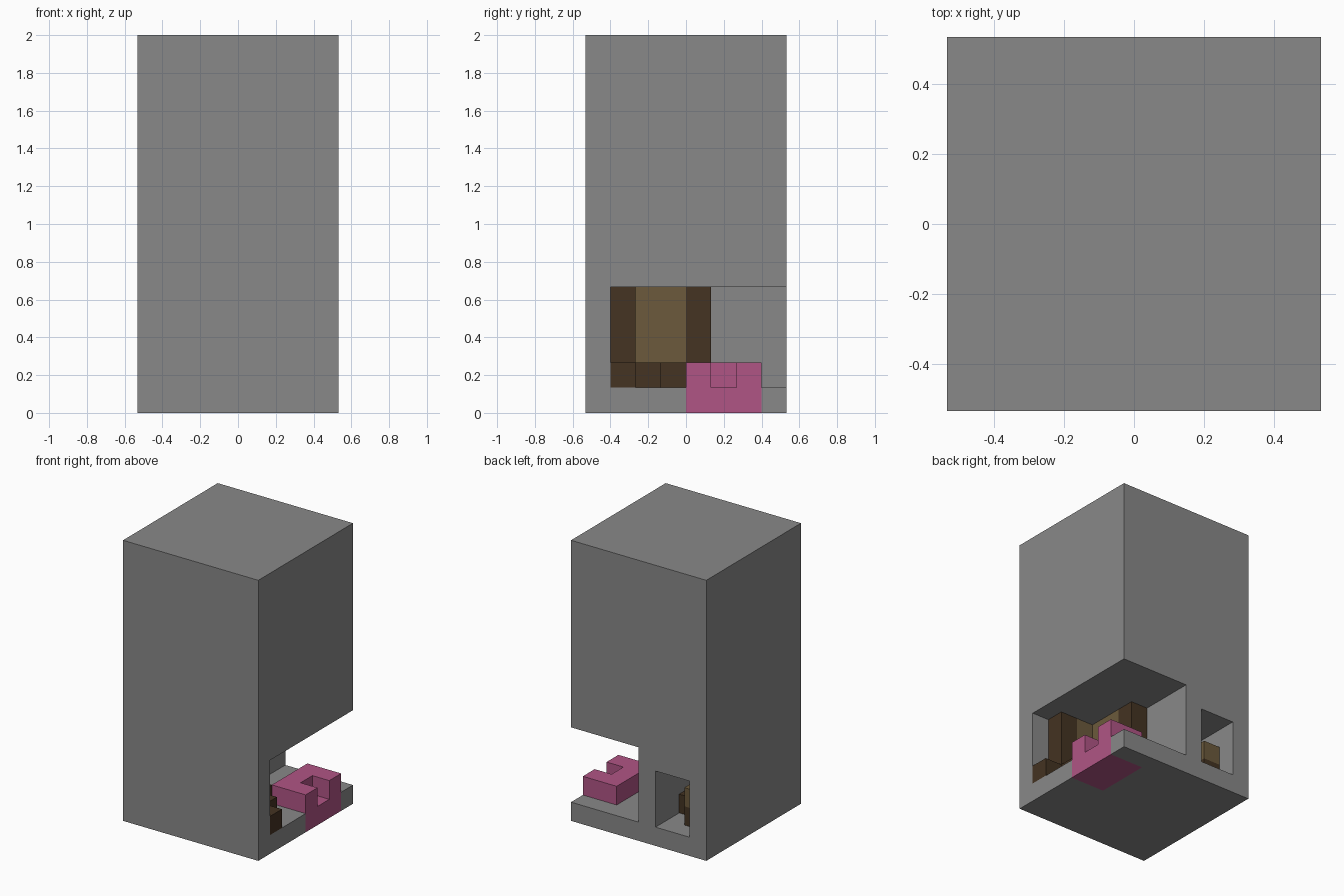
import bpy

cube = bpy.data.objects.get("Cube")
if cube:
    bpy.data.objects.remove(cube, do_unlink=True)

CELL = 2 / 15   # the model sits on a grid of 8 x 8 x 15 cells


def material(name, rgb):
    mat = bpy.data.materials.new(name)
    mat.use_nodes = True
    mat.diffuse_color = (*rgb, 1)
    mat.node_tree.nodes["Principled BSDF"].inputs["Base Color"].default_value = (*rgb, 1)
    return mat


GREY = material("stone_grey", (0.25, 0.25, 0.25))
PINK = material("pink", (0.434, 0.091, 0.235))
BROWN = material("dark_brown", (0.058, 0.033, 0.016))
TAN = material("tan", (0.15, 0.102, 0.045))


def box(name, xs, ys, zs, mat):
    """Box from cell ranges; cell 0 is the right, front, bottom corner."""
    spans = [[(v - 4) * CELL for v in xs], [(v - 4) * CELL for v in ys], [v * CELL for v in zs]]
    bpy.ops.mesh.primitive_cube_add(size=1)
    obj = bpy.context.object
    obj.name = name
    obj.location = [(a + b) / 2 for a, b in spans]
    obj.scale = [b - a for a, b in spans]
    bpy.ops.object.transform_apply(location=True, rotation=True, scale=True)
    obj.data.materials.append(mat)
    return obj


def cut(obj, xs, ys, zs):
    cutter = box("cutter", xs, ys, zs, obj.data.materials[0])
    mod = obj.modifiers.new("cut", 'BOOLEAN')
    mod.operation, mod.solver, mod.object = 'DIFFERENCE', 'EXACT', cutter
    bpy.context.view_layer.objects.active = obj
    bpy.ops.object.modifier_apply(modifier=mod.name)
    bpy.data.objects.remove(cutter, do_unlink=True)


# Stone tower with a corner room, a back doorway and a socket in the floor
tower = box("tower", (0, 8), (0, 8), (0, 15), GREY)
cut(tower, (4, 9), (1, 9), (1, 5))
cut(tower, (1, 3), (5, 9), (1, 4))
cut(tower, (6, 9), (4, 7), (-1, 1.5))

# Pink block with a notch in its outer side
pink_block = box("pink_block", (6, 8), (4, 7), (0, 2), PINK)
cut(pink_block, (7, 9), (5, 6), (1, 3))

# Stepped brown base, each row one cell shorter than the last
for row in range(1, 5):
    box(f"base_row_{row}", (4, 9 - row), (row, row + 1), (1, 2), BROWN)

# Tall posts and tan panels above the base
box("front_post", (6, 7), (1, 2), (2, 5), BROWN)
box("back_post", (4, 5), (4, 5), (2, 5), BROWN)
box("front_panel", (4, 6), (1, 2), (2, 5), TAN)
box("side_panel", (4, 5), (2, 4), (2, 5), TAN)

# Pieces inside the doorway
box("doorway_base_inner", (1, 3), (5, 6), (1, 2), BROWN)
box("doorway_base_outer", (1, 2), (6, 7), (1, 2), BROWN)
box("doorway_panel", (1, 2), (5, 7), (2, 3), TAN)
